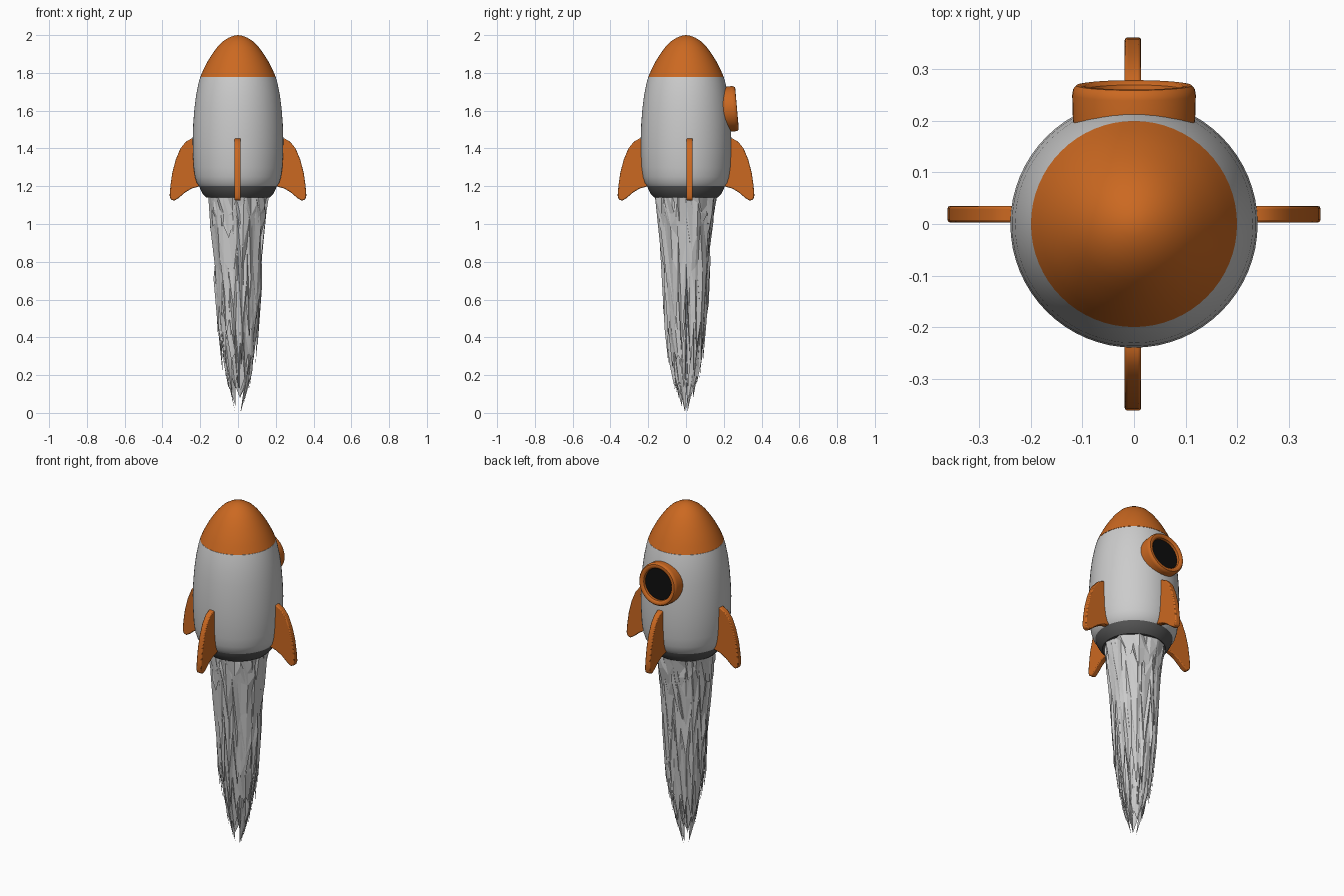
import bpy, bmesh, math, random
from mathutils import Matrix

if "Cube" in bpy.data.objects:
    bpy.data.objects.remove(bpy.data.objects["Cube"])

random.seed(7)


def material(name, rgb):
    m = bpy.data.materials.new(name)
    m.diffuse_color = (*rgb, 1)
    m.use_nodes = True
    m.node_tree.nodes["Principled BSDF"].inputs["Base Color"].default_value = m.diffuse_color
    return m


ORANGE = material("orange", (0.6, 0.14, 0.015))
DARK = material("dark_grey", (0.09, 0.09, 0.09))
BLACK = material("black", (0.004, 0.004, 0.004))


def finish(name, bm, mat=None, smooth=None):
    bmesh.ops.recalc_face_normals(bm, faces=bm.faces)
    me = bpy.data.meshes.new(name)
    bm.to_mesh(me)
    bm.free()
    ob = bpy.data.objects.new(name, me)
    bpy.context.collection.objects.link(ob)
    if mat:
        me.materials.append(mat)
    if smooth:
        bpy.ops.object.select_all(action='DESELECT')
        ob.select_set(True)
        bpy.context.view_layer.objects.active = ob
        bpy.ops.object.shade_smooth_by_angle(angle=math.radians(smooth))
    return ob


def lathe(name, profile, mat=None, steps=64):
    """Spin an (r, z) profile round the z axis."""
    bm = bmesh.new()
    vs = [bm.verts.new((r, 0, z)) for r, z in profile]
    es = [bm.edges.new(p) for p in zip(vs, vs[1:])]
    bmesh.ops.spin(bm, geom=vs + es, axis=(0, 0, 1), cent=(0, 0, 0),
                   angle=math.tau, steps=steps, use_duplicate=False)
    bmesh.ops.remove_doubles(bm, verts=bm.verts, dist=1e-4)
    return finish(name, bm, mat, 35)


# Hull: nose, body and tail ring
lathe("nose_cone", [(0, 2), (0.025, 1.996), (0.05, 1.986), (0.08, 1.967), (0.11, 1.936),
                    (0.135, 1.902), (0.16, 1.862), (0.182, 1.82), (0.2, 1.778)], ORANGE)
lathe("body", [(0.19, 1.778), (0.2, 1.777), (0.209, 1.745), (0.222, 1.68), (0.231, 1.61),
               (0.237, 1.53), (0.24, 1.45), (0.239, 1.38), (0.235, 1.3), (0.228, 1.25),
               (0.218, 1.217), (0.205, 1.2)])
lathe("tail_ring", [(0.205, 1.2), (0.2, 1.185), (0.187, 1.16), (0.168, 1.14), (0, 1.14)], DARK)

# Porthole on the back, tilted slightly upward
tilt = Matrix.Translation((0, 0.27, 1.612)) @ Matrix.Rotation(math.radians(-85), 4, 'X')
lathe("window_frame", [(0.118, -0.09), (0.12, -0.02), (0.118, -0.008), (0.112, -0.001),
                       (0.105, 0), (0.096, -0.002), (0.09, -0.008), (0.088, -0.03)],
      ORANGE, 48).matrix_world = tilt
lathe("window_glass", [(0, -0.022), (0.09, -0.022)], BLACK, 48).matrix_world = tilt

# Four fins from one outline
FIN = [(0.2, 1.45), (0.245, 1.453), (0.275, 1.437), (0.305, 1.4), (0.33, 1.34), (0.348, 1.27),
       (0.358, 1.2), (0.362, 1.15), (0.356, 1.13), (0.338, 1.123), (0.315, 1.137),
       (0.28, 1.167), (0.245, 1.188), (0.2, 1.2)]


def fin(name, angle, offset):
    bm = bmesh.new()
    f = bm.faces.new([bm.verts.new((r, -0.016, z)) for r, z in FIN])
    new = bmesh.ops.extrude_face_region(bm, geom=[f])["geom"]
    bmesh.ops.translate(bm, vec=(0, 0.032, 0),
                        verts=[v for v in new if isinstance(v, bmesh.types.BMVert)])
    bmesh.ops.transform(bm, verts=bm.verts, matrix=Matrix.Translation(offset)
                        @ Matrix.Rotation(math.radians(angle), 4, 'Z'))
    ob = finish(name, bm, ORANGE, 35)
    b = ob.modifiers.new("rounded_edge", 'BEVEL')
    b.width, b.segments, b.limit_method = 0.005, 2, 'ANGLE'
    b.angle_limit = math.radians(50)


fin("right_fin", 0, (0, 0.019, 0))
fin("back_fin", 90, (-0.002, 0, 0))
fin("left_fin", 180, (0, 0.019, 0))
fin("front_fin", 270, (-0.002, 0, 0))

# Exhaust plume: nested tubes of jagged shards inside one tapering envelope
ENVELOPE = [(0, 0.02), (0.1, 0.06), (0.22, 0.095), (0.5, 0.12), (0.85, 0.135),
            (1.0, 0.15), (1.15, 0.168)]


def envelope(z):
    for (z0, r0), (z1, r1) in zip(ENVELOPE, ENVELOPE[1:]):
        if z <= z1:
            return r0 + (r1 - r0) * (z - z0) / (z1 - z0)
    return ENVELOPE[-1][1]


def shards(name, n, top, short, long, scale, rows=5):
    bm = bmesh.new()
    cols = []
    for j in range(n):
        # odd columns hang down as points, even ones form the notches
        low = random.uniform(*(long if j % 2 else short))
        if j == 1:
            low = long[0]
        a = math.tau * (j + random.uniform(-0.3, 0.3)) / n
        col = []
        for k in range(rows + 1):
            t = k / rows
            if 0 < k < rows:
                t += random.uniform(-0.08, 0.08)
            z = top + (low - top) * t
            r = envelope(z) * scale * random.uniform(0.88, 1.02)
            b = a + random.uniform(-0.25, 0.25) / n
            col.append(bm.verts.new((r * math.cos(b), r * math.sin(b), z)))
        cols.append(col)
    for c, d in zip(cols, cols[1:] + cols[:1]):
        for k in range(rows):
            bm.faces.new((c[k], c[k + 1], d[k + 1]))
            bm.faces.new((c[k], d[k + 1], d[k]))
    finish(name, bm)


shards("plume_collar", 30, 1.145, (0.99, 1.08), (0.89, 0.99), 1.0, 2)
shards("plume_outer", 32, 1.14, (0.45, 0.75), (0.25, 0.5), 0.99, 4)
shards("plume_middle", 28, 1.14, (0.3, 0.5), (0.12, 0.3), 0.92)
shards("plume_inner", 24, 1.14, (0.18, 0.3), (0.05, 0.18), 0.8)
shards("plume_core", 14, 1.14, (0.12, 0.22), (0.0, 0.1), 0.75)
